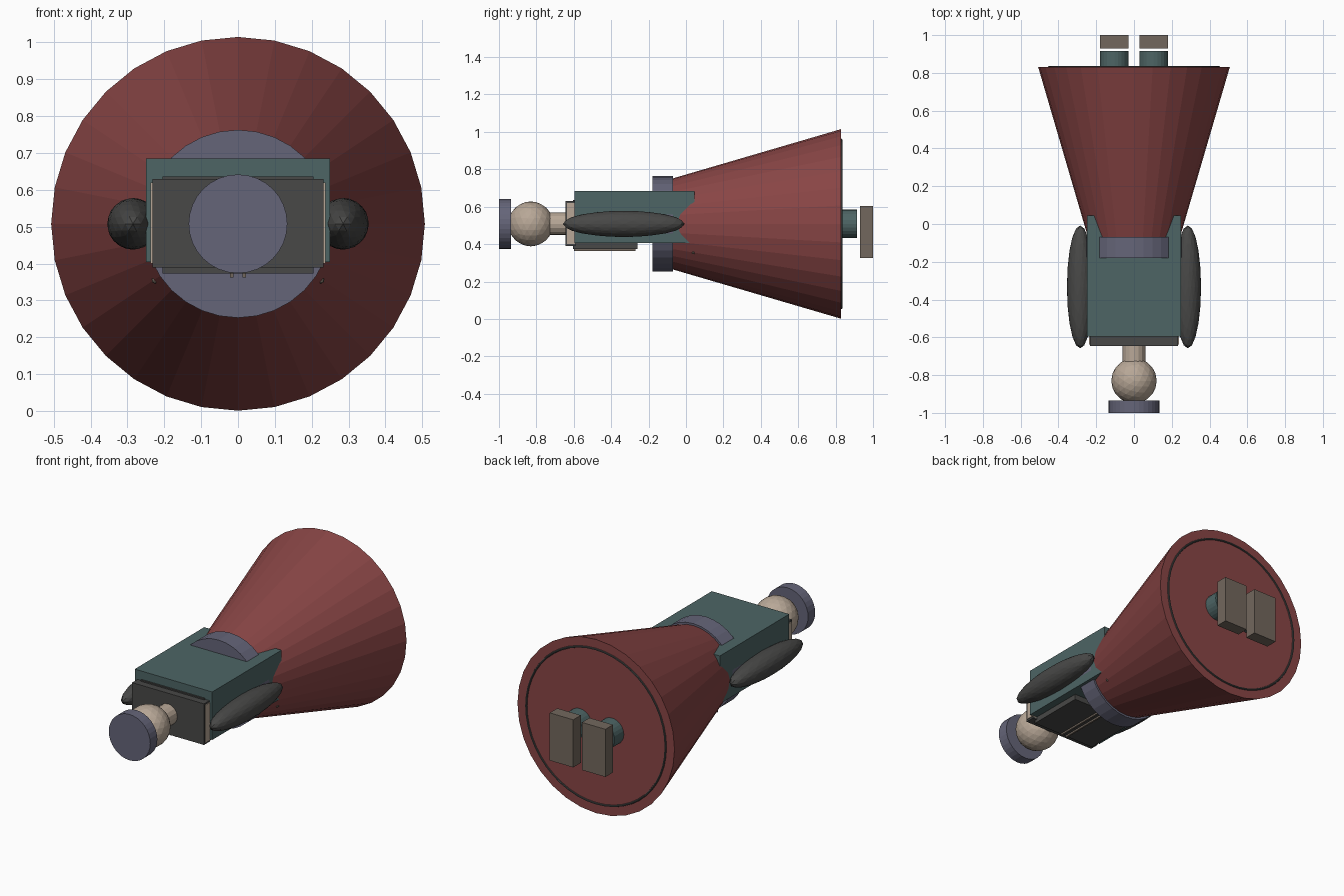
import bpy
import bmesh
from math import radians
from mathutils import Matrix, Vector

cube = bpy.data.objects.get("Cube")
if cube:
    bpy.data.objects.remove(cube, do_unlink=True)

AXIS_Z = 0.508  # height of the figure's long axis


def material(name, rgb):
    mat = bpy.data.materials.new(name)
    mat.use_nodes = True
    mat.diffuse_color = (*rgb, 1)
    mat.node_tree.nodes["Principled BSDF"].inputs["Base Color"].default_value = (*rgb, 1)
    return mat


MAROON = material("maroon", (0.25, 0.06, 0.06))
TEAL = material("dull teal", (0.075, 0.13, 0.13))
SLATE = material("slate violet", (0.13, 0.13, 0.19))
CHARCOAL = material("charcoal", (0.065, 0.065, 0.063))
BEIGE = material("beige", (0.48, 0.39, 0.31))
TAUPE = material("taupe", (0.17, 0.137, 0.11))


def finish(name, bm, mat):
    mesh = bpy.data.meshes.new(name)
    bmesh.ops.recalc_face_normals(bm, faces=bm.faces[:])
    bm.to_mesh(mesh)
    bm.free()
    mesh.materials.append(mat)
    obj = bpy.data.objects.new(name, mesh)
    bpy.context.collection.objects.link(obj)
    return obj


def box(name, x, y, z, mat):
    """Box from (min, max) pairs."""
    bm = bmesh.new()
    bmesh.ops.create_cube(bm, size=1)
    spans = (x, y, z)
    bmesh.ops.scale(bm, vec=[b - a for a, b in spans], verts=bm.verts)
    bmesh.ops.translate(bm, vec=[(a + b) / 2 for a, b in spans], verts=bm.verts)
    return finish(name, bm, mat)


def tube(name, x, y, r_front, r_back, mat, sides=32):
    """Capped cylinder or cone lying along y."""
    bm = bmesh.new()
    place = Matrix.Translation((x, (y[0] + y[1]) / 2, AXIS_Z)) @ Matrix.Rotation(radians(-90), 4, "X")
    bmesh.ops.create_cone(bm, cap_ends=True, segments=sides, radius1=r_front,
                          radius2=r_back, depth=y[1] - y[0], matrix=place)
    return finish(name, bm, mat)


def ball(name, center, radii, mat, detail=3):
    bm = bmesh.new()
    bmesh.ops.create_icosphere(bm, subdivisions=detail, radius=1)
    bmesh.ops.scale(bm, vec=radii, verts=bm.verts)
    bmesh.ops.translate(bm, vec=Vector(center), verts=bm.verts)
    return finish(name, bm, mat)


# Head, neck and hat
tube("hat", 0, (-1, -0.935), 0.134, 0.134, SLATE)
ball("head", (0, -0.83, AXIS_Z), (0.12, 0.12, 0.12), BEIGE)
tube("neck", 0, (-0.74, -0.62), 0.06, 0.06, BEIGE, 16)

# Torso with collar and chest panel
box("torso", (-0.25, 0.25), (-0.595, 0.045), (0.405, 0.685), TEAL)
box("collar", (-0.232, 0.232), (-0.645, -0.59), (0.39, 0.63), CHARCOAL)
box("collar_lining", (-0.237, 0.237), (-0.637, -0.59), (0.4, 0.62), BEIGE)
box("chest_panel", (-0.205, 0.205), (-0.605, -0.26), (0.373, 0.637), CHARCOAL)

# Skirt, waistband and hem
tube("waistband", 0, (-0.18, -0.07), 0.255, 0.255, SLATE)
tube("skirt", 0, (-0.075, 0.83), 0.242, 0.507, MAROON)
bpy.ops.mesh.primitive_torus_add(
    location=(0, 0.83, AXIS_Z), rotation=(radians(90), 0, 0),
    major_radius=0.45, minor_radius=0.006, major_segments=48, minor_segments=8)
hem = bpy.context.object
hem.name = "hem_cord"
hem.data.materials.append(CHARCOAL)

# Paired parts
for side, s in (("left", 1), ("right", -1)):
    def span(a, b):
        return tuple(sorted((s * a, s * b)))

    ball(side + "_arm", (s * 0.285, -0.333, AXIS_Z), (0.07, 0.325, 0.07), CHARCOAL)
    tube(side + "_leg", s * 0.104, (0.8, 0.915), 0.076, 0.076, TEAL, 24)
    box(side + "_shoe", span(0.028, 0.18), (0.93, 1), (0.325, 0.603), TAUPE)
    box(side + "_chest_trim", span(0.012, 0.022), (-0.6, -0.27), (0.363, 0.376), TAUPE)
    ball(side + "_skirt_button", (s * 0.225, 0.04, 0.355), (0.009, 0.009, 0.009), TAUPE, 2)
